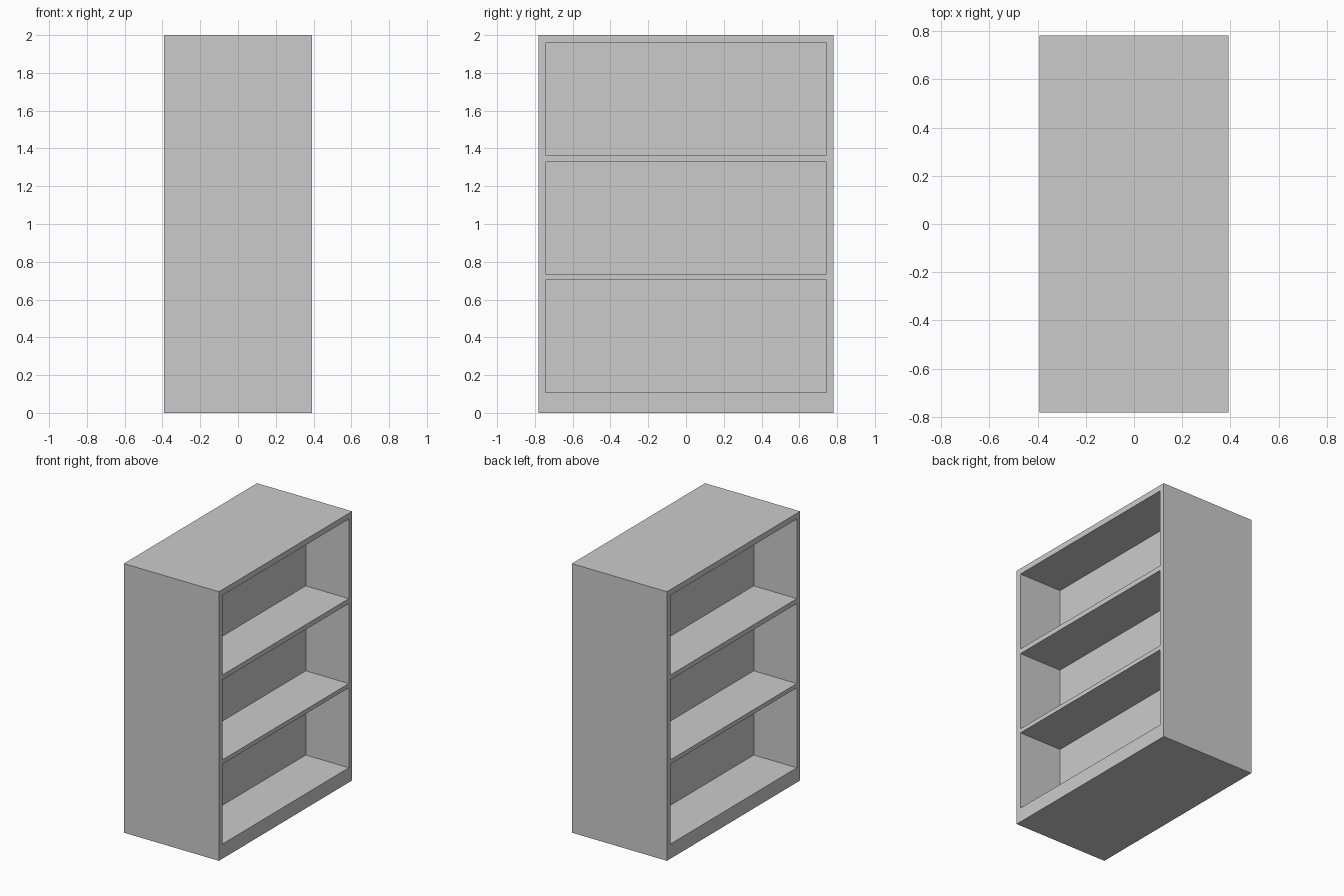
import bpy
import bmesh
from mathutils import Matrix, Vector

if "Cube" in bpy.data.objects:
    bpy.data.objects.remove(bpy.data.objects["Cube"])

HALF_X, HALF_Y, HEIGHT = 0.391, 0.782, 2.0
OPEN_Y = 0.743       # half width of each opening
PANEL_X = 0.037      # half thickness of the central divider
BAYS = [(0.109, 0.703), (0.735, 1.329), (1.366, 1.957)]


def add_box(bm, lo, hi):
    lo, hi = Vector(lo), Vector(hi)
    mat = Matrix.Translation((lo + hi) / 2) @ Matrix.Diagonal((*(hi - lo), 1))
    bmesh.ops.create_cube(bm, size=1, matrix=mat)


def make_object(name, boxes):
    bm = bmesh.new()
    for lo, hi in boxes:
        add_box(bm, lo, hi)
    mesh = bpy.data.meshes.new(name)
    bm.to_mesh(mesh)
    bm.free()
    obj = bpy.data.objects.new(name, mesh)
    bpy.context.collection.objects.link(obj)
    return obj


# Outer body
shelf = make_object("double_sided_bookcase",
                    [((-HALF_X, -HALF_Y, 0), (HALF_X, HALF_Y, HEIGHT))])

# Compartments on both long sides, separated by shelves and the divider
boxes = []
for z0, z1 in BAYS:
    for x0, x1 in ((PANEL_X, HALF_X + 0.1), (-HALF_X - 0.1, -PANEL_X)):
        boxes.append(((x0, -OPEN_Y, z0), (x1, OPEN_Y, z1)))
cutter = make_object("compartment_cutter", boxes)
cutter.hide_render = True

# Carve the compartments out of the body
mod = shelf.modifiers.new("compartments", 'BOOLEAN')
mod.operation = 'DIFFERENCE'
mod.solver = 'EXACT'
mod.object = cutter
bpy.context.view_layer.objects.active = shelf
shelf.select_set(True)
bpy.ops.object.modifier_apply(modifier=mod.name)
bpy.data.objects.remove(cutter, do_unlink=True)
